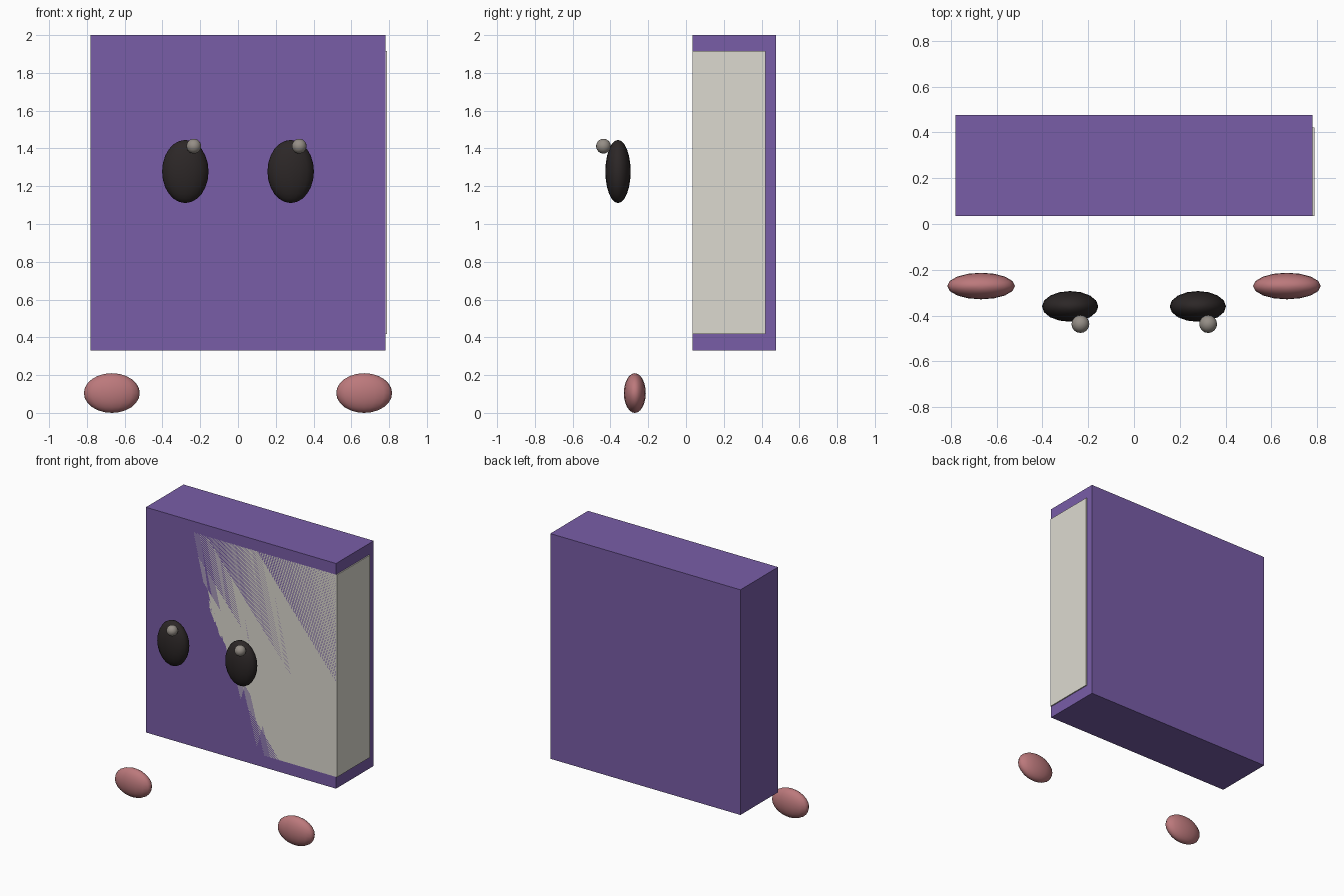
import bpy

if "Cube" in bpy.data.objects:
    bpy.data.objects.remove(bpy.data.objects["Cube"])


def material(name, rgb):
    m = bpy.data.materials.new(name)
    m.diffuse_color = (*rgb, 1)
    m.use_nodes = True
    m.node_tree.nodes["Principled BSDF"].inputs["Base Color"].default_value = m.diffuse_color
    return m


purple = material("purple", (0.19, 0.11, 0.39))
paper = material("paper", (0.72, 0.70, 0.63))
black = material("black", (0.025, 0.02, 0.02))
pink = material("pink", (0.50, 0.19, 0.20))
shine = material("shine", (0.30, 0.27, 0.24))


def box(name, low, high, mat):
    centre = [(a + b) / 2 for a, b in zip(low, high)]
    bpy.ops.mesh.primitive_cube_add(size=1, location=centre)
    o = bpy.context.object
    o.name = name
    o.scale = [b - a for a, b in zip(low, high)]
    bpy.ops.object.transform_apply(location=False, rotation=False, scale=True)
    o.data.materials.append(mat)


def ellipsoid(name, centre, radii, mat):
    bpy.ops.mesh.primitive_uv_sphere_add(segments=16, ring_count=12, radius=1, location=centre)
    o = bpy.context.object
    o.name = name
    o.scale = radii
    bpy.ops.object.transform_apply(location=False, rotation=False, scale=True)
    bpy.ops.object.shade_smooth()
    o.data.materials.append(mat)


# Book body: the page block is flush with the cover front and pokes out at the right
box("cover", (-0.78, 0.035, 0.33), (0.78, 0.476, 2.0), purple)
box("pages", (-0.665, 0.035, 0.417), (0.788, 0.421, 1.917), paper)

# Floating face and feet, one of each per side
for side, s in (("left", -1), ("right", 1)):
    ellipsoid(side + "_eye", (s * 0.279, -0.36, 1.278), (0.123, 0.067, 0.167), black)
    ellipsoid(side + "_eye_highlight", (s * 0.279 + 0.045, -0.437, 1.412), (0.039, 0.039, 0.039), shine)
    ellipsoid(side + "_foot", (s * 0.668, -0.271, 0.105), (0.148, 0.058, 0.105), pink)
